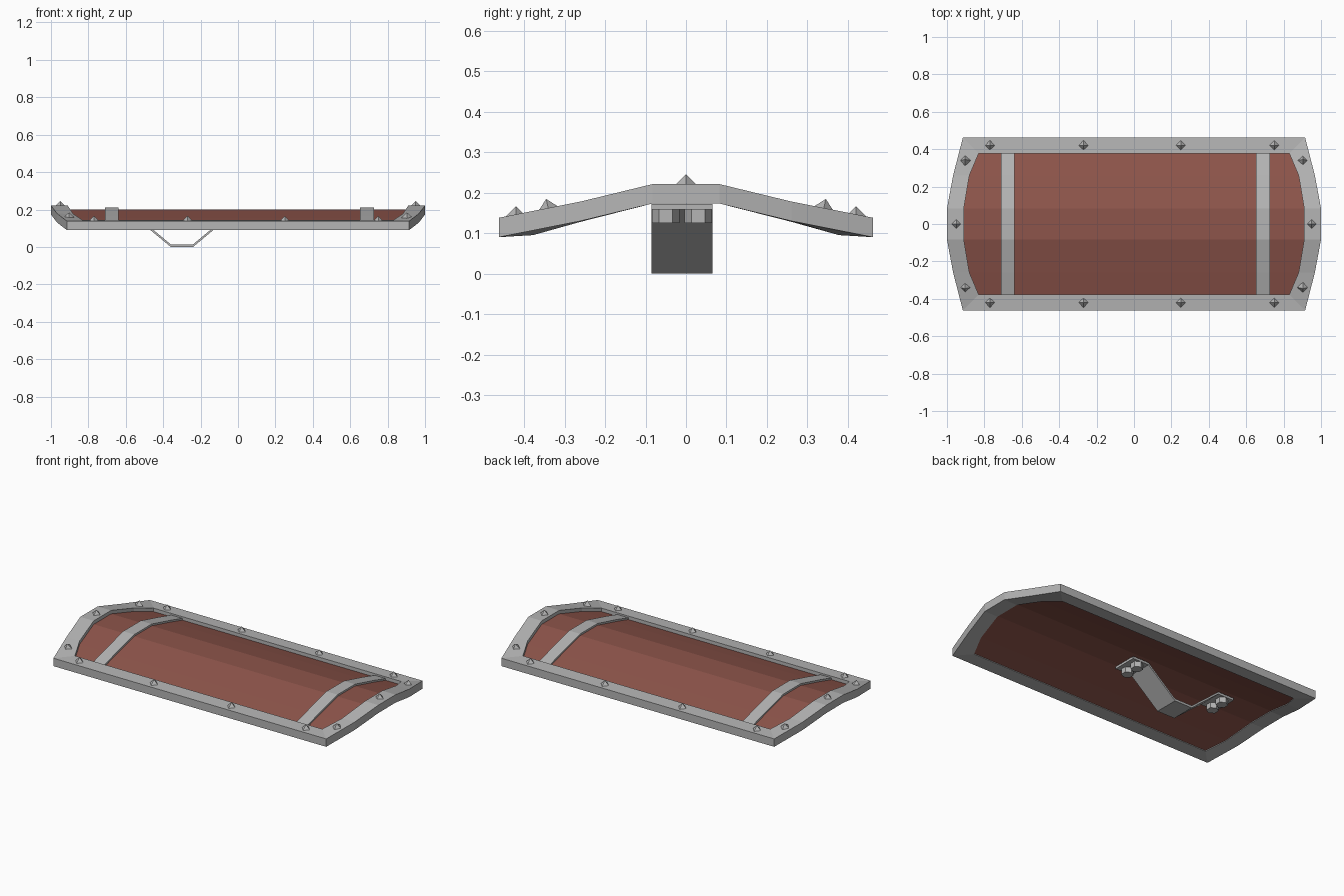
import bpy, bmesh, math
from mathutils import Vector

cube = bpy.data.objects.get("Cube")
if cube:
    bpy.data.objects.remove(cube, do_unlink=True)


def material(name, color):
    m = bpy.data.materials.new(name)
    m.use_nodes = True
    m.diffuse_color = (*color, 1)
    m.node_tree.nodes["Principled BSDF"].inputs["Base Color"].default_value = (*color, 1)
    return m


STEEL = material("steel grey", (0.46, 0.46, 0.46))
RED = material("red brown", (0.27, 0.09, 0.07))


def finish(name, bm, mat):
    bmesh.ops.recalc_face_normals(bm, faces=bm.faces)
    mesh = bpy.data.meshes.new(name)
    bm.to_mesh(mesh)
    bm.free()
    mesh.materials.append(mat)
    ob = bpy.data.objects.new(name, mesh)
    bpy.context.collection.objects.link(ob)
    return ob


def full_loop(quarter):
    """Mirror a quarter outline (corner to centre) into a closed loop."""
    right = quarter + [(x, -y, z) for x, y, z in reversed(quarter)]
    return right + [(-x, y, z) for x, y, z in reversed(right)]


def add_loop(bm, loop, dz):
    return [bm.verts.new((x, y, z + dz)) for x, y, z in loop]


def bridge(bm, a, b):
    n = len(a)
    for i in range(n):
        j = (i + 1) % n
        bm.faces.new((a[i], a[j], b[j], b[i]))


def slab(name, ys, left, right, top, bottom, mat):
    """Bent sheet: one row of vertices per y station."""
    bm = bmesh.new()
    rows = [[bm.verts.new(p) for p in ((l, y, t), (r, y, t), (r, y, b), (l, y, b))]
            for y, l, r, t, b in zip(ys, left, right, top, bottom)]
    for a, b in zip(rows, rows[1:]):
        bridge(bm, a, b)
    bm.faces.new(rows[0])
    bm.faces.new(rows[-1])
    return finish(name, bm, mat)


# Rim: bent frame with bowed ends
THICK = 0.048
outer = [(0.915, 0.462, 0.138), (0.967, 0.26, 0.178), (1.0, 0.083, 0.221)]
inner = [(0.83, 0.378, 0.143), (0.88, 0.26, 0.176), (0.91, 0.083, 0.221)]
bm = bmesh.new()
loops = [add_loop(bm, full_loop(outline), dz)
         for outline, dz in ((outer, 0), (inner, 0), (inner, -THICK), (outer, -THICK))]
for a, b in zip(loops, loops[1:] + loops[:1]):
    bridge(bm, a, b)
finish("rim", bm, STEEL)

# Panel: recessed bent board inside the rim
ys = [y for _, y, _ in inner]
ys = ys + [-y for y in reversed(ys)]
xs = [x for x, _, _ in inner]
xs = xs + xs[::-1]
zs = [z for _, _, z in inner]
zs = zs + zs[::-1]
slab("panel", ys, [-x for x in xs], xs, [z - 0.021 for z in zs],
     [z - THICK + 0.004 for z in zs], RED)

# Cross straps over the panel
for name, x0, x1 in (("right_strap", -0.712, -0.638), ("left_strap", 0.652, 0.726)):
    slab(name, ys, [x0] * 6, [x1] * 6, [z - 0.01 for z in zs],
         [z - 0.03 for z in zs], STEEL)


# Studs: four-sided points leaning with the rim surface
def stud(name, x, y, z, normal):
    bm = bmesh.new()
    bmesh.ops.create_cone(bm, cap_ends=True, segments=4, radius1=0.03, radius2=0,
                          depth=0.03)
    ob = finish(name, bm, STEEL)
    n = Vector(normal).normalized()
    ob.location = Vector((x, y, z)) + n * 0.01
    ob.rotation_euler = Vector((0, 0, 1)).rotation_difference(n).to_euler()


for side, s in (("back", 1), ("front", -1)):
    for i, x in enumerate((-0.77, -0.27, 0.25, 0.75)):
        stud(f"{side}_stud_{i + 1}", x, s * 0.42, 0.141, (0, 0, 1))
for side, s in (("left", 1), ("right", -1)):
    stud(f"{side}_middle_stud", s * 0.95, 0, 0.221, (0, 0, 1))
    for end, t in (("back", 1), ("front", -1)):
        stud(f"{side}_{end}_stud", s * 0.903, t * 0.34, 0.16, (0, t * 0.22, 1))

# Handle: bent strip with flanges under the panel
CENTRE = -0.3
half = [(0.06, 0.0), (0.25, 0.158), (0.36, 0.158)]
path = [(-x, z) for x, z in reversed(half)] + half
bm = bmesh.new()
rows = [[bm.verts.new((CENTRE + x, y, z + dz))
         for y, dz in ((-0.085, 0), (0.065, 0), (0.065, 0.014), (-0.085, 0.014))]
        for x, z in path]
for a, b in zip(rows, rows[1:]):
    bridge(bm, a, b)
bm.faces.new(rows[0])
bm.faces.new(rows[-1])
finish("handle", bm, STEEL)

# Hex bolts holding the flanges
for side, s in (("left", 1), ("right", -1)):
    for end, y in (("back", 0.03), ("front", -0.05)):
        bm = bmesh.new()
        bmesh.ops.create_cone(bm, cap_ends=True, segments=6, radius1=0.034,
                              radius2=0.034, depth=0.034)
        bolt = finish(f"{side}_{end}_bolt", bm, STEEL)
        bolt.location = (CENTRE + s * 0.305, y, 0.142)
